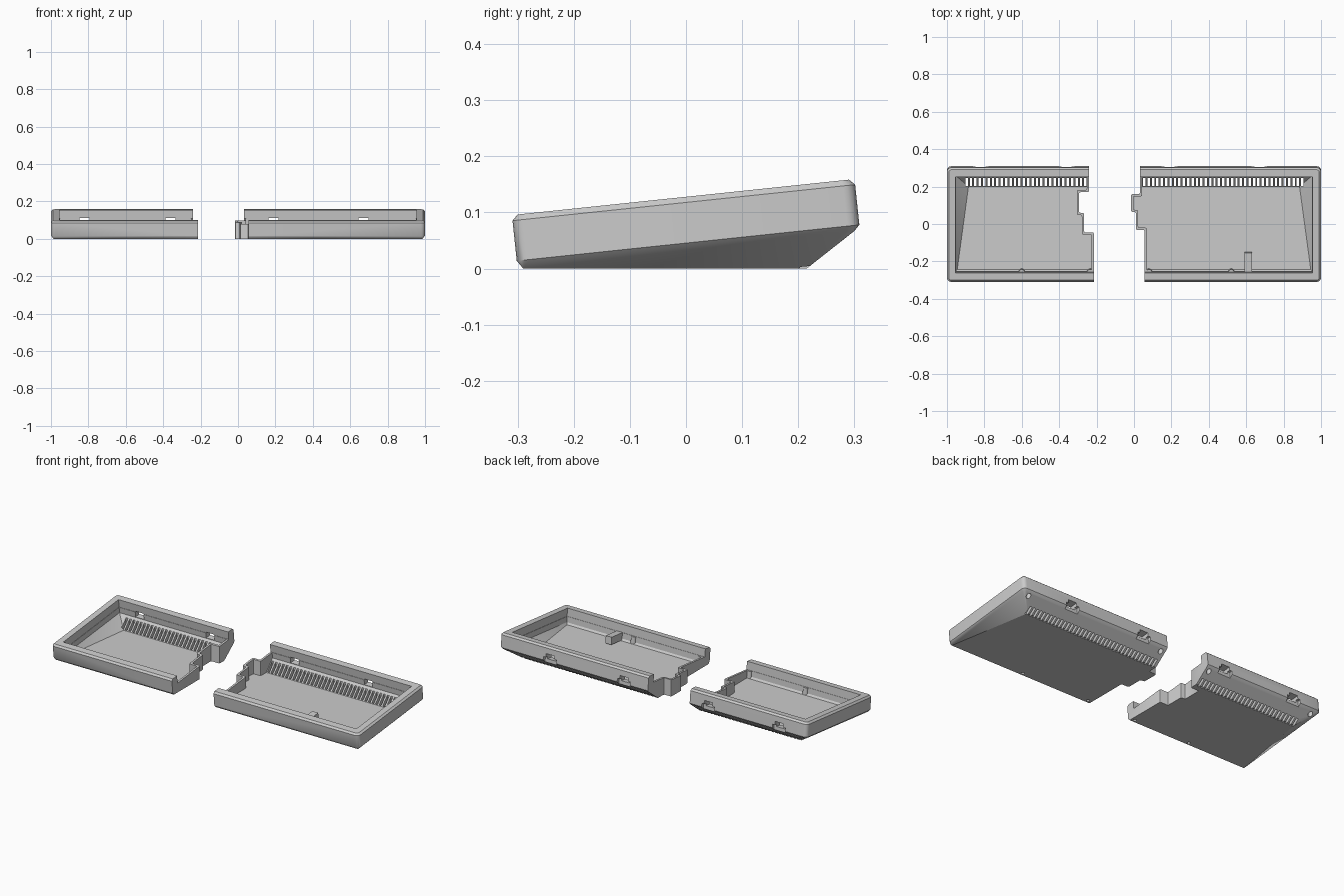
import bpy, bmesh, math
from mathutils import Matrix, Vector

if "Cube" in bpy.data.objects:
    bpy.data.objects.remove(bpy.data.objects["Cube"])

H, LY = 0.092, 0.307                      # rim height and half depth
TILT = Matrix.Translation((0, 0.0047, 0.036)) @ Matrix.Rotation(math.radians(6), 4, 'X')


def finish(bm, name):
    bmesh.ops.recalc_face_normals(bm, faces=bm.faces[:])
    me = bpy.data.meshes.new(name)
    bm.to_mesh(me)
    bm.free()
    ob = bpy.data.objects.new(name, me)
    bpy.context.collection.objects.link(ob)
    return ob


def rounded(hx, hy, r, z, seg=4):
    """Rounded rectangle loop in the tilted frame."""
    pts = []
    for q, (sx, sy) in enumerate(((1, 1), (-1, 1), (-1, -1), (1, -1))):
        for i in range(seg + 1):
            a = math.radians(90 * q + 90 * i / seg)
            pts.append(TILT @ Vector((sx * (hx - r) + r * math.cos(a),
                                      sy * (hy - r) + r * math.sin(a), z)))
    return pts


def hull(name, pts):
    bm = bmesh.new()
    for p in pts:
        bm.verts.new(p)
    res = bmesh.ops.convex_hull(bm, input=bm.verts[:])
    junk = {v for v in res['geom_interior'] + res['geom_unused'] if isinstance(v, bmesh.types.BMVert)}
    bmesh.ops.delete(bm, geom=list(junk), context='VERTS')
    bmesh.ops.dissolve_limit(bm, angle_limit=0.005, verts=bm.verts[:], edges=bm.edges[:])
    return finish(bm, name)


def boxes(name, spans, mat=Matrix()):
    """Boxes given as (x0, x1, y0, y1, z0, z1)."""
    bm = bmesh.new()
    for x0, x1, y0, y1, z0, z1 in spans:
        m = Matrix.Translation(((x0 + x1) / 2, (y0 + y1) / 2, (z0 + z1) / 2)) @ \
            Matrix.Diagonal((x1 - x0, y1 - y0, z1 - z0, 1))
        bmesh.ops.create_cube(bm, size=1, matrix=mat @ m)
    return finish(bm, name)


def cylinders(name, spots, z0, z1, mat):
    """Upright cylinders given as (x, y, radius)."""
    bm = bmesh.new()
    for x, y, r in spots:
        bmesh.ops.create_cone(bm, cap_ends=True, segments=16, radius1=r, radius2=r, depth=z1 - z0,
                              matrix=mat @ Matrix.Translation((x, y, (z0 + z1) / 2)))
    return finish(bm, name)


def split_prism(name, xs, ys, side, t):
    """Prism covering one half, its stepped edge pulled in by t."""
    x = [v + side * t for v in xs]
    y = [v - side * t * s for v, s in zip(ys, (1, -1, -1))]
    out = side * 1.5
    poly = [(out, 1), (x[0], 1), (x[0], y[0]), (x[1], y[0]), (x[1], y[1]),
            (x[2], y[1]), (x[2], y[2]), (x[3], y[2]), (x[3], -1), (out, -1)]
    bm = bmesh.new()
    f = bm.faces.new([bm.verts.new((a, b, -0.5)) for a, b in poly])
    top = bmesh.ops.extrude_face_region(bm, geom=[f])['geom']
    for v in top:
        if isinstance(v, bmesh.types.BMVert):
            v.co.z = 0.5
    up = [e for e in bm.edges if abs(e.verts[0].co.z - e.verts[1].co.z) > 0.5]
    bmesh.ops.bevel(bm, geom=up, offset=0.008, segments=2, profile=0.5, affect='EDGES')
    return finish(bm, name)


def boolean(ob, cutter, op):
    mod = ob.modifiers.new("cut", 'BOOLEAN')
    mod.operation, mod.solver, mod.object = op, 'EXACT', cutter
    dg = bpy.context.evaluated_depsgraph_get()
    me = bpy.data.meshes.new_from_object(ob.evaluated_get(dg))
    ob.modifiers.clear()
    ob.data = me
    bpy.data.objects.remove(cutter)


def shade(ob):
    bpy.ops.object.select_all(action='DESELECT')
    ob.select_set(True)
    bpy.context.view_layer.objects.active = ob
    bpy.ops.object.shade_smooth_by_angle(angle=math.radians(30))


def outer():
    c = 0.01
    pts = rounded(1 - c, LY - c, 0.014, 0) + rounded(1, LY, 0.022, c) + \
        rounded(1, LY, 0.022, H - c) + rounded(1 - c, LY - c, 0.014, H)
    for s in (-1, 1):
        pts += [Vector((s * 0.985, -0.29, 0)), Vector((s * 0.9, 0.215, 0))]
    return pts


def cavity():
    pts = []
    for s in (-1, 1):
        for y in (-0.256, 0.256):
            pts += [TILT @ Vector((s * 0.952, y, z)) for z in (0.013, H + 0.05)]
        pts += [Vector((s * 0.945, -0.243, 0.012)), Vector((s * 0.885, 0.2, 0.012))]
    return pts


halves = (
    # name, side, stepped edge x, step y, slot range, window x, front screw x, back screw x
    ("left_case", -1, (-0.24, -0.294, -0.267, -0.214), (0.17, 0.06, -0.045),
     (-0.895, -0.26), (-0.82, -0.36), (-0.6, -0.235), (-0.95, -0.265)),
    ("right_case", 1, (0.032, -0.016, 0.01, 0.057), (0.16, 0.064, -0.032),
     (0.055, 0.9), (0.19, 0.67), (0.08, 0.52), (0.06, 0.95)),
)

for name, side, xs, ys, slots, windows, screws, back in halves:
    # outer shell of this half
    case = hull(name, outer())
    boolean(case, split_prism("split", xs, ys, side, 0), 'INTERSECT')
    # hollow, leaving a low wall along the stepped edge
    hollow = hull("hollow", cavity())
    boolean(hollow, split_prism("inset", xs, ys, side, 0.012), 'INTERSECT')
    boolean(case, hollow, 'DIFFERENCE')
    boolean(case, boxes("opening", [(-0.954, 0.954, -0.258, 0.258, 0.046, 0.3)], TILT), 'DIFFERENCE')
    # vent slots in the sloped rear floor
    n = round((slots[1] - slots[0]) / 0.0235)
    px = [slots[0] + (slots[1] - slots[0]) * i / n for i in range(n + 1)]
    boolean(case, boxes("slots", [(x - 0.0065, x + 0.0065, 0.203, 0.247, -0.1, 0.1) for x in px]),
            'DIFFERENCE')
    # rear windows and their outer notches
    boolean(case, boxes("windows", [(x - 0.027, x + 0.027, 0.24, 0.35, 0.016, 0.05)
                                    for x in windows], TILT), 'DIFFERENCE')
    boolean(case, boxes("notches", [(x - 0.042, x + 0.042, 0.29, 0.35, -0.05, 0.03)
                                    for x in windows], TILT), 'DIFFERENCE')
    # screw recesses underneath
    spots = [(x, -0.281, 0.009) for x in screws] + [(x, 0.28, 0.013) for x in back]
    boolean(case, cylinders("screws", spots, -0.05, 0.025, TILT), 'DIFFERENCE')
    shade(case)
    # half-round bosses on the front inner wall
    bosses = cylinders(name + "_bosses", [(x, -0.26, 0.016) for x in screws], 0.005, 0.045, TILT)
    shade(bosses)

# support block behind the front wall
boxes("support_block", [(0.592, 0.63, -0.262, -0.155, 0.004, 0.047)], TILT)
